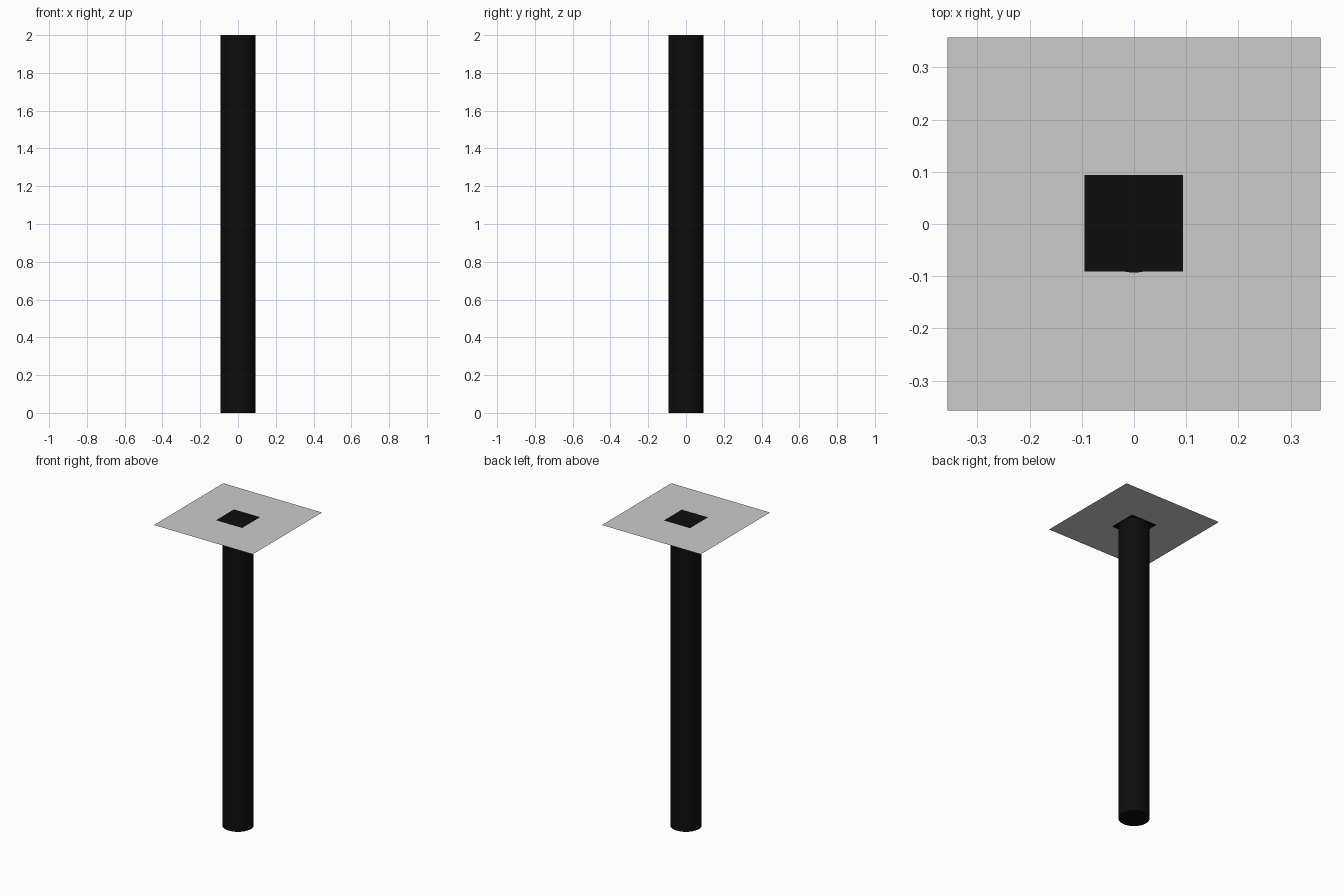
import bpy, bmesh

if "Cube" in bpy.data.objects:
    bpy.data.objects.remove(bpy.data.objects["Cube"])

TOP = 2.0
RADIUS = 0.093
HALF = 0.357

black = bpy.data.materials.new("black")
black.diffuse_color = (0.004, 0.004, 0.004, 1)
black.use_nodes = True
black.node_tree.nodes["Principled BSDF"].inputs["Base Color"].default_value = black.diffuse_color
grey = bpy.data.materials.new("grey")
grey.diffuse_color = (0.8, 0.8, 0.8, 1)
grey.use_nodes = True
grey.node_tree.nodes["Principled BSDF"].inputs["Base Color"].default_value = grey.diffuse_color

# Round post, closed at both ends
bpy.ops.mesh.primitive_cylinder_add(vertices=64, radius=RADIUS, depth=TOP,
                                    location=(0, 0, TOP / 2))
post = bpy.context.object
post.name = "post"
post.data.materials.append(black)
bpy.ops.object.shade_smooth_by_angle()

# Thin sheet on top: grey border around a black centre square
bm = bmesh.new()


def square(x0, x1, y0, y1):
    return [bm.verts.new((x, y, TOP)) for x, y in
            ((x0, y0), (x1, y0), (x1, y1), (x0, y1))]


outer = square(-HALF, HALF, -HALF, HALF)
inner = square(-0.095, 0.094, -0.091, 0.094)
for i in range(4):
    j = (i + 1) % 4
    bm.faces.new((outer[i], outer[j], inner[j], inner[i]))
bm.faces.new(inner).material_index = 1

mesh = bpy.data.meshes.new("top_sheet")
bm.to_mesh(mesh)
bm.free()
mesh.materials.append(grey)
mesh.materials.append(black)
sheet = bpy.data.objects.new("top_sheet", mesh)
bpy.context.collection.objects.link(sheet)
